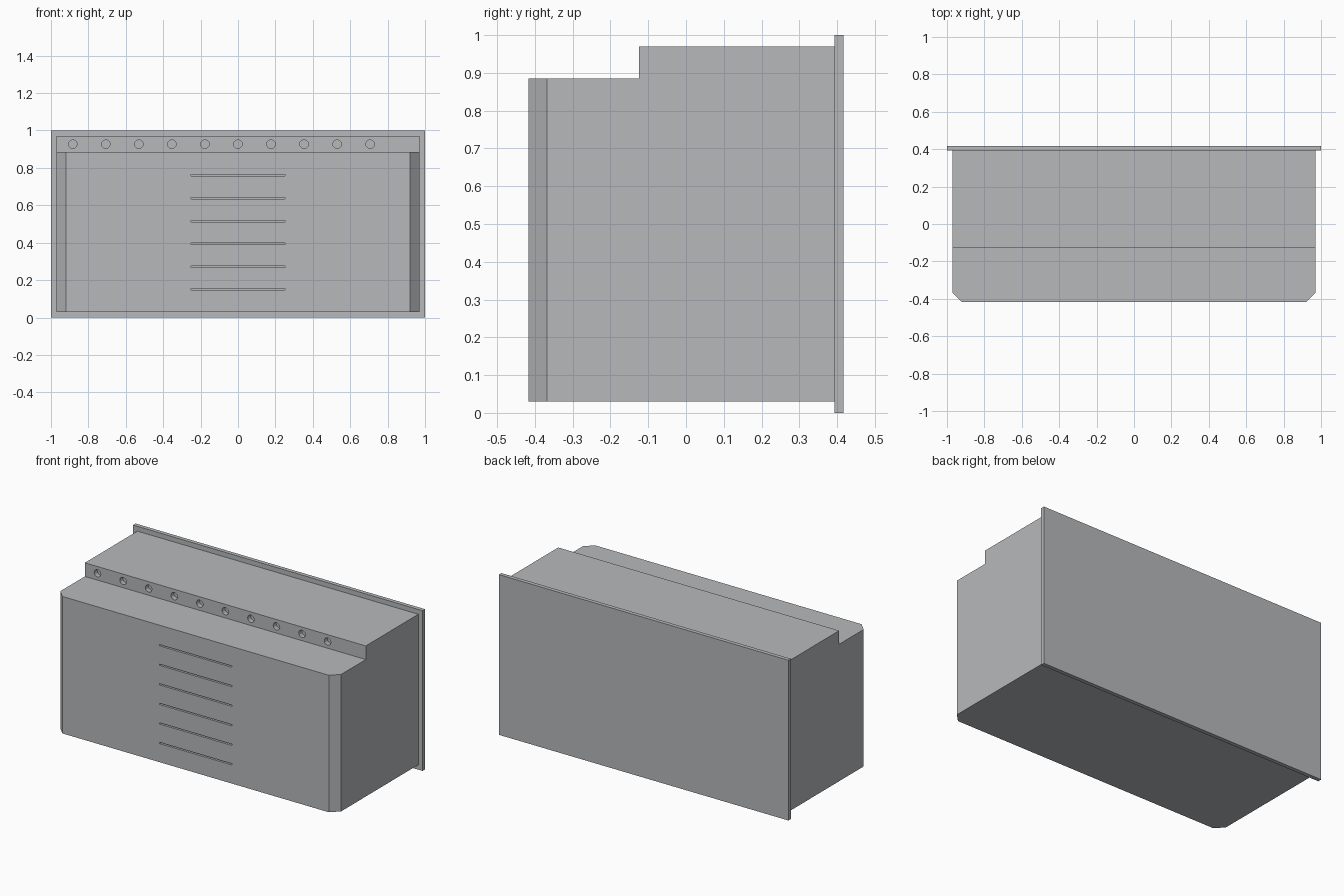
import bpy, bmesh
from mathutils import Matrix

if "Cube" in bpy.data.objects:
    bpy.data.objects.remove(bpy.data.objects["Cube"])

grey = bpy.data.materials.new("light grey metal")
grey.diffuse_color = (0.47, 0.485, 0.495, 1)
grey.use_nodes = True
grey.node_tree.nodes["Principled BSDF"].inputs["Base Color"].default_value = grey.diffuse_color


def make_object(name, bm):
    bmesh.ops.recalc_face_normals(bm, faces=bm.faces)
    mesh = bpy.data.meshes.new(name)
    bm.to_mesh(mesh)
    bm.free()
    mesh.materials.append(grey)
    obj = bpy.data.objects.new(name, mesh)
    bpy.context.collection.objects.link(obj)
    return obj


def add_box(bm, centre, size):
    matrix = Matrix.Translation(centre) @ Matrix.Diagonal((*size, 1))
    bmesh.ops.create_cube(bm, size=1, matrix=matrix)


# Back plate, slightly larger than the body
bm = bmesh.new()
add_box(bm, (0, 0.405, 0.5), (2, 0.025, 1))
make_object("back_plate", bm)

# Stepped cabinet body: side profile extruded across the width
profile = [(-0.4175, 0.03), (0.3925, 0.03), (0.3925, 0.97),
           (-0.125, 0.97), (-0.125, 0.885), (-0.4175, 0.885)]
bm = bmesh.new()
side = bm.faces.new([bm.verts.new((-0.97, y, z)) for y, z in profile])
ext = bmesh.ops.extrude_face_region(bm, geom=[side])
new_verts = [g for g in ext["geom"] if isinstance(g, bmesh.types.BMVert)]
bmesh.ops.translate(bm, verts=new_verts, vec=(1.94, 0, 0))
# Chamfer the two front upright corners
front = [e for e in bm.edges if all(v.co.y < -0.4 for v in e.verts)
         and abs(e.verts[0].co.z - e.verts[1].co.z) > 0.5]
bmesh.ops.bevel(bm, geom=front, offset=0.05, segments=1, affect='EDGES')
body = make_object("cabinet_body", bm)

# Cutters: row of round holes in the step, stack of vent slots in the front
bm = bmesh.new()
for i in range(10):
    x = -0.883 + i * 0.1962 * 0.9
    matrix = Matrix.Translation((x, -0.125, 0.927)) @ Matrix.Rotation(1.5707963, 4, 'X')
    bmesh.ops.create_cone(bm, cap_ends=True, segments=12, radius1=0.023,
                          radius2=0.023, depth=0.06, matrix=matrix)
for i in range(6):
    add_box(bm, (0, -0.4175, 0.76 - i * 0.122), (0.5, 0.04, 0.008))
cutter = make_object("hole_and_vent_cutter", bm)
cutter.hide_render = True

# Cut, keep the result and drop the cutter
mod = body.modifiers.new("cut", 'BOOLEAN')
mod.operation = 'DIFFERENCE'
mod.solver = 'EXACT'
mod.object = cutter
bpy.context.view_layer.update()
result = bpy.data.meshes.new_from_object(
    body.evaluated_get(bpy.context.evaluated_depsgraph_get()))
body.modifiers.clear()
body.data = result
bpy.data.objects.remove(cutter)
